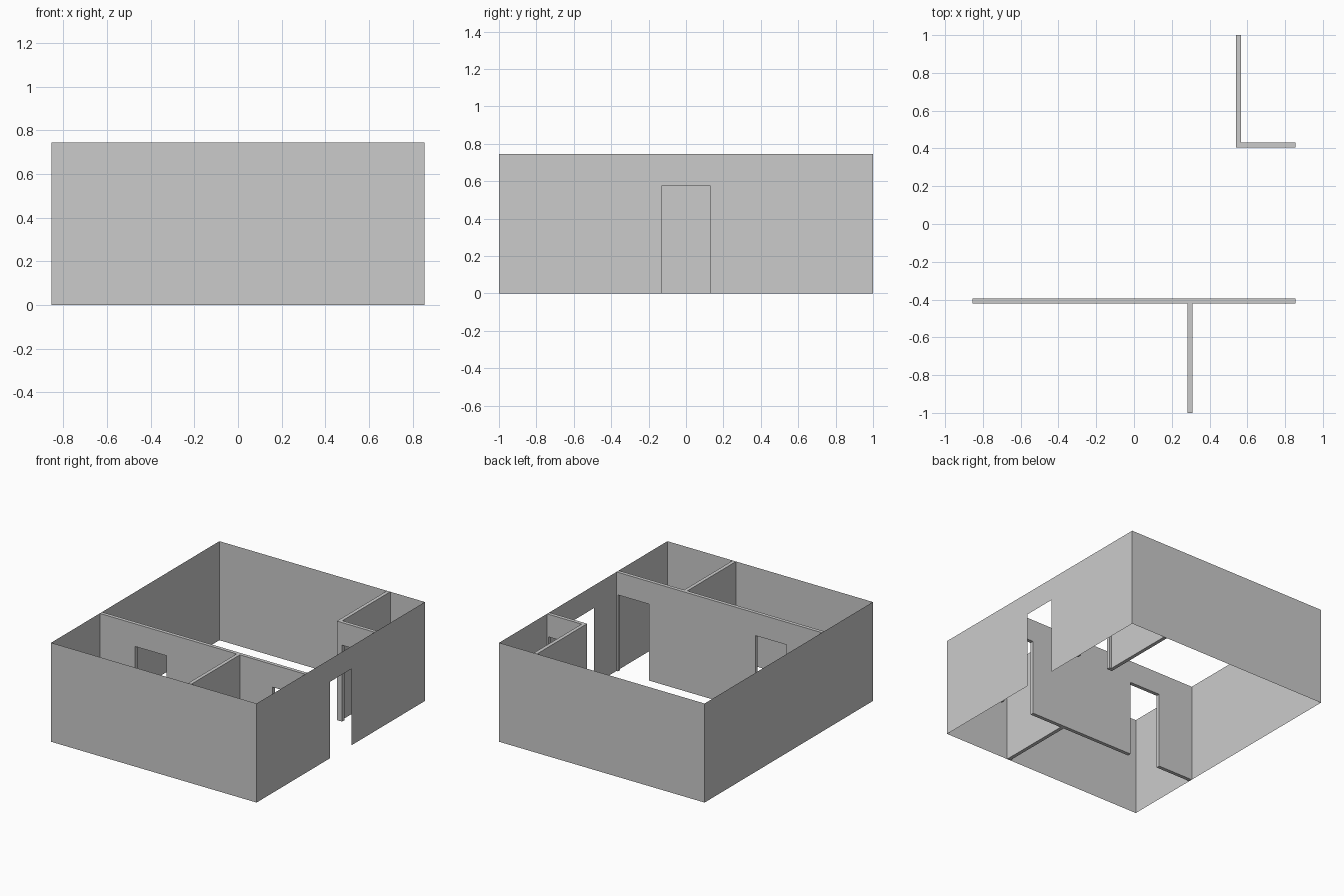
import bpy, bmesh
from mathutils import Vector

if "Cube" in bpy.data.objects:
    bpy.data.objects.remove(bpy.data.objects["Cube"])

X, Y, H = 0.855, 1.0, 0.745   # half width, half depth, wall height
DOOR_H = 0.575


def wall(name, start, end, doors=(), thick=None):
    """Upright wall from start to end (x, y), with floor-level door notches
    given as (from, to) distances; thick is an (x, y) extrusion or None."""
    a, b = Vector((*start, 0)), Vector((*end, 0))
    length = (b - a).length
    d = (b - a).normalized()
    profile = [(0, 0)]
    for s, e in doors:
        profile += [(s, 0), (s, DOOR_H), (e, DOOR_H), (e, 0)]
    profile += [(length, 0), (length, H), (0, H)]

    bm = bmesh.new()
    face = bm.faces.new([bm.verts.new(a + d * u + Vector((0, 0, z))) for u, z in profile])
    if thick:
        ext = bmesh.ops.extrude_face_region(bm, geom=[face], use_keep_orig=True)
        verts = [g for g in ext["geom"] if isinstance(g, bmesh.types.BMVert)]
        bmesh.ops.translate(bm, verts=verts, vec=(*thick, 0))
        bmesh.ops.recalc_face_normals(bm, faces=bm.faces)
    mesh = bpy.data.meshes.new(name)
    bm.to_mesh(mesh)
    bm.free()
    obj = bpy.data.objects.new(name, mesh)
    bpy.context.collection.objects.link(obj)
    return obj


# Outer shell: thin sheets, counter-clockwise so faces point outward
wall("front_wall", (-X, -Y), (X, -Y))
wall("right_wall", (X, -Y), (X, Y), [(Y - 0.13, Y + 0.13)])
wall("back_wall", (X, Y), (-X, Y))
wall("left_wall", (-X, Y), (-X, -Y))

# Long partition with two doors
wall("long_partition", (-X, -0.422), (X, -0.422),
     [(X - 0.56, X - 0.30), (X + 0.583, X + 0.843)], (0, 0.027))

# Divider between the two front rooms
wall("front_divider", (0.284, -Y), (0.284, -0.422), thick=(0.027, 0))

# Small corner room: side wall and wall with door
wall("closet_side", (0.54, 0.431), (0.54, Y), thick=(0.027, 0))
wall("closet_front", (0.54, 0.404), (X, 0.404), [(0.043, 0.303)], (0, 0.027))
